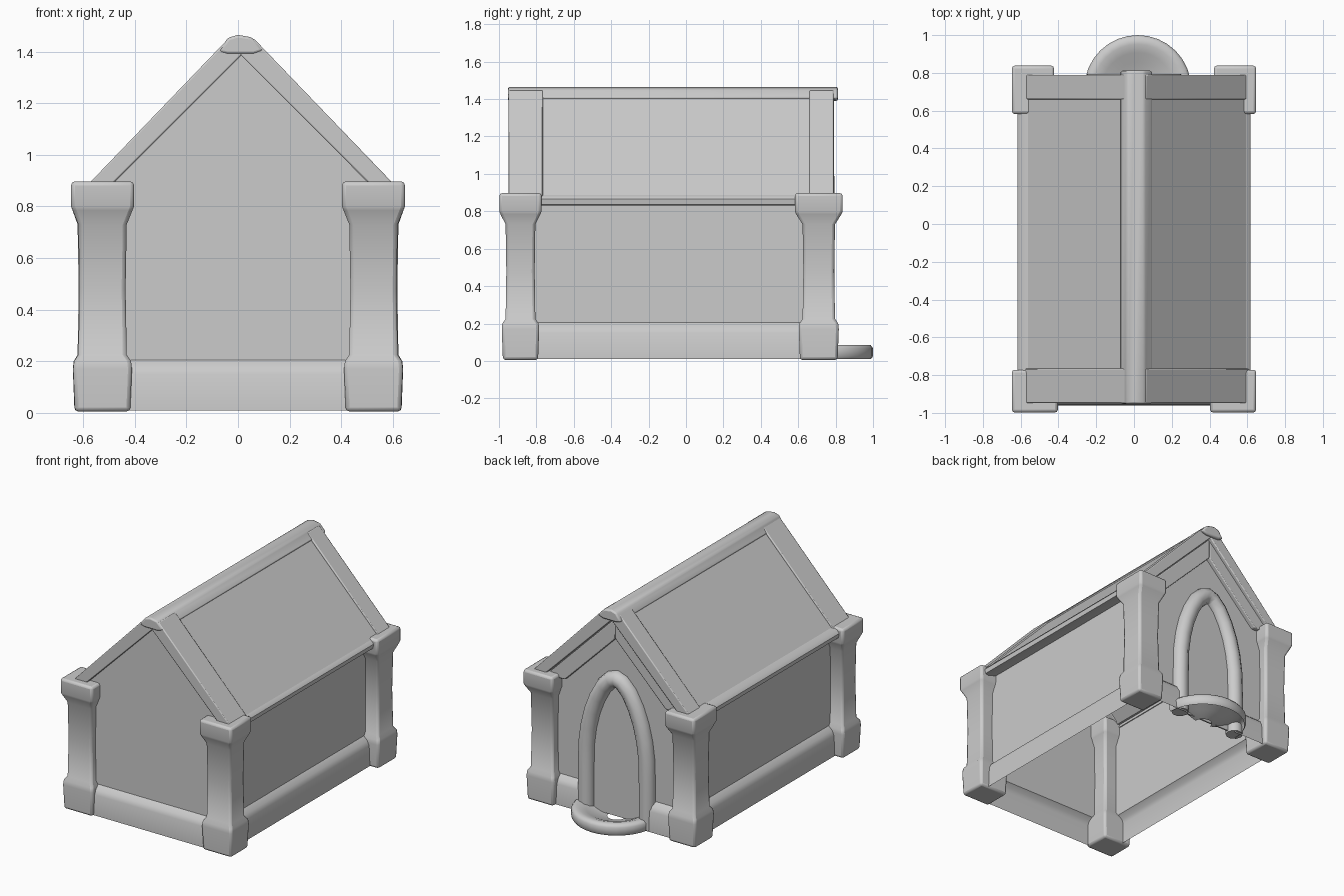
import bpy, bmesh, math

if "Cube" in bpy.data.objects:
    bpy.data.objects.remove(bpy.data.objects["Cube"])


def finish(ob, bevel=0.0, seg=2, angle=40):
    bpy.ops.object.select_all(action='DESELECT')
    ob.select_set(True)
    bpy.context.view_layer.objects.active = ob
    bpy.ops.object.shade_smooth_by_angle(angle=math.radians(angle))
    if bevel:
        m = ob.modifiers.new("Bevel", 'BEVEL')
        m.width, m.segments = bevel, seg
        m.limit_method = 'ANGLE'
        m.angle_limit = math.radians(35)
    return ob


def loft(name, rings, bevel=0.0, caps=True, close=True, angle=40):
    """Skin a list of equal-length vertex rings."""
    bm = bmesh.new()
    vs = [[bm.verts.new(p) for p in r] for r in rings]
    n = len(rings[0])
    for a, b in zip(vs, vs[1:]):
        for i in range(n if close else n - 1):
            j = (i + 1) % n
            bm.faces.new((a[i], a[j], b[j], b[i]))
    if caps:
        bm.faces.new(vs[0][::-1])
        bm.faces.new(vs[-1])
    bmesh.ops.recalc_face_normals(bm, faces=bm.faces)
    me = bpy.data.meshes.new(name)
    bm.to_mesh(me)
    bm.free()
    ob = bpy.data.objects.new(name, me)
    bpy.context.collection.objects.link(ob)
    return finish(ob, bevel, angle=angle)


def along_y(name, pts, y0, y1, bevel=0.0, **kw):
    return loft(name, [[(x, y, z) for x, z in pts] for y in (y0, y1)], bevel, **kw)


def along_x(name, pts, x0, x1, bevel=0.0, **kw):
    return loft(name, [[(x, y, z) for y, z in pts] for x in (x0, x1)], bevel, **kw)


def mir(pts, s, cx=0.0):
    return [(cx + s * x, z) for x, z in pts]


# Plinth sheet as (outward offset from the wall, height)
PLINTH = [(.045, .01), (.043, .15), (.03, .18), (0, .205)]

# Hollow walls with two gables, standing on the plinth
loft("walls", [[(x, y, z) for x, z in
     [(-.525, .2), (-.525, .87), (.01, 1.395), (.525, .87), (.525, .2)]]
     for y in (-.915, .735)], close=False)
along_x("front_plinth", [(-.915 - d, z) for d, z in PLINTH], -.5, .5,
        caps=False, close=False, angle=60)


# Corner pillars: flared base, slightly waisted shaft, wide capital
def pillar(name, cx, cy, base, shaft, cap):
    prof = [(0.005, base, .94), (.17, base, 1), (.2, base, .97), (.225, shaft, 1.02),
            (.48, shaft, .97), (.73, shaft, 1.02), (.785, cap, .95), (.8, cap, 1), (.897, cap, 1)]
    rings = []
    for z, (hx, hy), k in prof:
        hx, hy = hx * k, hy * k
        rings.append([(cx + a * hx, cy + b * hy, z)
                      for a, b in ((-1, -1), (1, -1), (1, 1), (-1, 1))])
    loft(name, rings, .015)


for s, side in ((-1, "left"), (1, "right")):
    pillar("front_pillar_" + side, s * .525, -.885, (.114, .1), (.092, .078), (.122, .113))
    pillar("back_pillar_" + side, s * .535, .71, (.105, .107), (.085, .085), (.112, .128))

    # Side plinth, and eave closing the roof edge
    along_y("side_plinth_" + side, mir([(.525 + d, z) for d, z in PLINTH], s), -.88, .7,
            caps=False, close=False, angle=60)
    along_y("eave_" + side,
            mir([(.52, .85), (.59, .83), (.612, .835), (.617, .865), (.6, .885), (.53, .9)], s),
            -.8, .62)

    # Roof panel, very slightly sunk between its end bands
    along_y("roof_panel_" + side,
            mir([(0, 1.40), (.04, 1.443), (.592, .875), (.52, .87)], s, .012), -.9, .75)
    for end, y0, y1 in (("front", -.948, -.765), ("back", .66, .79)):
        along_y("roof_band_%s_%s" % (end, side),
                mir([(-.01, 1.395), (.05, 1.45), (.598, .88), (.505, .88)], s, .012), y0, y1, .006)

    # Inner gable board and plinth beside the doorway
    along_y("gable_board_" + side,
            mir([(0, 1.25), (0, 1.39), (.52, .87), (.38, .87)], s), .72, .765, .006)
    along_x("door_plinth_" + side, [(.735 + d, z) for d, z in PLINTH], s * .2, s * .5,
            caps=False, close=False, angle=60)

# Ridge beam
along_y("ridge_beam", [(-.075, 1.40), (-.04, 1.453), (.0, 1.465), (.055, 1.455),
                       (.1, 1.405), (.06, 1.39), (-.04, 1.39)], -.952, .812, .01)

# Pointed door arch swept along a curve
half = [(.23, .02), (.23, .3), (.226, .48), (.21, .6), (.183, .71), (.145, .81), (.095, .9), (.04, .955)]
path = half + [(0, .97)] + [(-x, z) for x, z in half[::-1]]
cu = bpy.data.curves.new("door_arch", 'CURVE')
cu.dimensions = '3D'
cu.bevel_depth, cu.bevel_resolution, cu.use_fill_caps = .056, 3, True
sp = cu.splines.new('POLY')
sp.points.add(len(path) - 1)
for p, (x, z) in zip(sp.points, path):
    p.co = (x, .74, z, 1)
arch = bpy.data.objects.new("door_arch", cu)
bpy.context.collection.objects.link(arch)
bpy.ops.object.select_all(action='DESELECT')
arch.select_set(True)
bpy.context.view_layer.objects.active = arch
bpy.ops.object.convert(target='MESH')
finish(bpy.context.view_layer.objects.active, angle=60)

# Door panel filling the arch, stopping just above the step
along_y("door", [(x, max(z, .03)) for x, z in path], .732, .742)

# Curved door step: a half ring whose top dips inward, open underneath
sec = [(.272, .01), (.283, .025), (.283, .068), (.27, .085), (.235, .085), (.19, .07), (.14, .045), (.06, .02)]
rings = []
for i in range(17):
    a = math.pi * i / 16
    rings.append([(.02 + r * math.cos(a), .717 + r * math.sin(a), z) for r, z in sec])
loft("door_step", rings, caps=False, close=False, angle=60)
